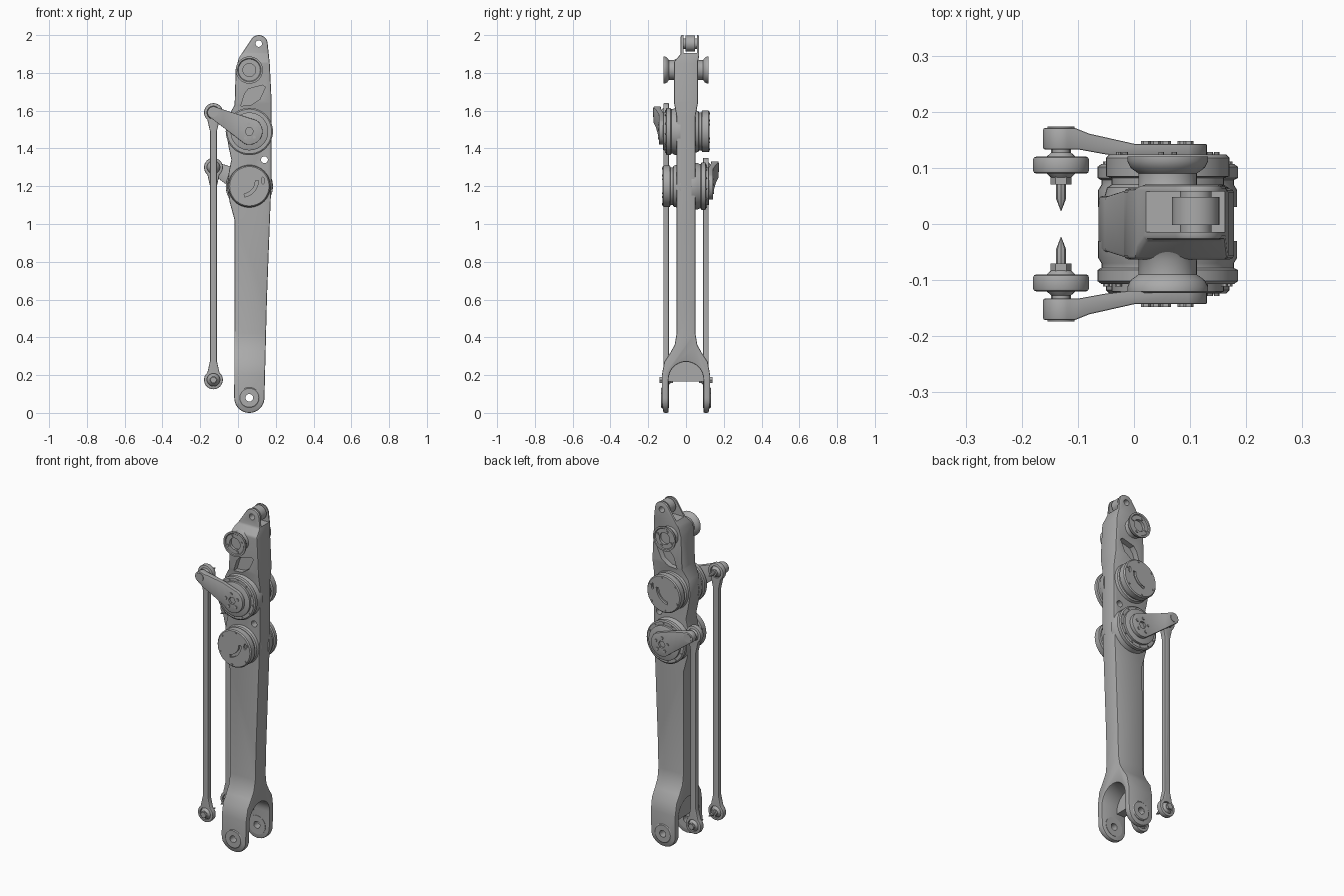
import bpy, bmesh
from math import sin, cos, radians, pi
from mathutils import Matrix, Vector

if "Cube" in bpy.data.objects:
    bpy.data.objects.remove(bpy.data.objects["Cube"])

grey = bpy.data.materials.new("machined grey")
grey.use_nodes = True
grey.diffuse_color = (0.4, 0.4, 0.4, 1)
grey.node_tree.nodes["Principled BSDF"].inputs["Base Color"].default_value = grey.diffuse_color
parts = []


def finish(name, bm):
    bmesh.ops.recalc_face_normals(bm, faces=bm.faces)
    mesh = bpy.data.meshes.new(name)
    bm.to_mesh(mesh)
    bm.free()
    mesh.materials.append(grey)
    obj = bpy.data.objects.new(name, mesh)
    bpy.context.collection.objects.link(obj)
    parts.append(obj)
    return obj


def arc(cx, cy, r, a0, a1, n=20):
    angles = [radians(a0 + (a1 - a0) * i / n) for i in range(n + 1)]
    return [(cx + r * cos(a), cy + r * sin(a)) for a in angles]


def prism(name, outline, lo, hi, axis="y"):
    """Extrude a 2D outline along one axis."""
    place = {"x": lambda u, v, w: (w, u, v),
             "y": lambda u, v, w: (u, w, v),
             "z": lambda u, v, w: (u, v, w)}[axis]
    bm = bmesh.new()
    ends = [[bm.verts.new(place(u, v, w)) for u, v in outline] for w in (lo, hi)]
    for ring in ends:
        bm.faces.new(ring)
    for i in range(len(outline)):
        j = (i + 1) % len(outline)
        bm.faces.new((ends[0][i], ends[0][j], ends[1][j], ends[1][i]))
    return finish(name, bm)


def lathe(name, x, z, profile, side=1, steps=48):
    """Turn (radius, distance) points around a y-parallel axis."""
    bm = bmesh.new()
    vs = [bm.verts.new((x + r, d * side, z)) for r, d in profile]
    es = [bm.edges.new(p) for p in zip(vs, vs[1:])]
    bmesh.ops.spin(bm, geom=vs + es, cent=(x, 0, z), axis=(0, 1, 0),
                   angle=2 * pi, steps=steps, use_merge=False)
    bmesh.ops.remove_doubles(bm, verts=bm.verts, dist=1e-5)
    return finish(name, bm)


def plug(name, x, z, r, d0, d1, side=1, steps=32):
    return lathe(name, x, z, [(0, d0), (r, d0), (r, d1), (0, d1)], side, steps)


def bake(obj):
    dg = bpy.context.evaluated_depsgraph_get()
    mesh = bpy.data.meshes.new_from_object(obj.evaluated_get(dg))
    obj.modifiers.clear()
    obj.data = mesh


def boolean(obj, cutter, operation="DIFFERENCE"):
    mod = obj.modifiers.new("cut", "BOOLEAN")
    mod.operation, mod.solver, mod.object = operation, "EXACT", cutter
    bake(obj)
    parts.remove(cutter)
    bpy.data.objects.remove(cutter)


def bevel(obj, width):
    mod = obj.modifiers.new("round", "BEVEL")
    mod.width, mod.segments = width, 2
    mod.limit_method, mod.angle_limit = "ANGLE", radians(40)
    bake(obj)


# Main beam: front silhouette crossed with the forked side silhouette
AX = 0.06
front = (arc(AX, 0.08, 0.08, 180, 360)
         + [(0.153, 0.6), (0.168, 1.0), (0.178, 1.25), (0.178, 1.65), (0.168, 1.85)]
         + arc(0.11, 1.953, 0.047, 10, 140)
         + [(0.005, 1.88), (-0.012, 1.82), (-0.018, 1.63), (-0.052, 1.57), (-0.063, 1.49),
            (-0.05, 1.41), (-0.035, 1.34), (-0.048, 1.28), (-0.056, 1.2), (-0.045, 1.12),
            (-0.018, 1.02)])
flank = [(0.118, -0.01), (0.128, 0.05), (0.128, 0.2), (0.115, 0.27), (0.085, 0.315),
         (0.06, 0.36), (0.05, 0.42), (0.05, 1.57), (0.063, 1.64), (0.063, 1.86)]
side_outline = (flank + [(0.07, 1.89), (0.07, 2.02), (-0.028, 2.02), (-0.028, 1.9)]
                + [(-y, z) for y, z in reversed(flank)]
                + [(-0.092, -0.01)] + arc(0, 0.178, 0.092, 180, 0) + [(0.092, -0.01)])
beam = prism("main_beam", front, -0.2, 0.2)
boolean(beam, prism("side_cutter", side_outline, -0.3, 0.3, "x"), "INTERSECT")
bevel(beam, 0.007)
clevis = [(-0.014, 1.905), (0.058, 1.905), (0.058, 2.1), (-0.014, 2.1)]
boolean(beam, prism("clevis_cutter", clevis, -0.1, 0.3, "x"))
for x, z, r in ((AX, 0.08, 0.02), (0.14, 1.34, 0.018), (0.11, 1.955, 0.017)):
    boolean(beam, plug("hole_cutter", x, z, r, -0.3, 0.3))
window = [(0.015, 1.625), (0.07, 1.63), (0.115, 1.66), (0.145, 1.725), (0.13, 1.735),
          (0.055, 1.715), (0.035, 1.69)]
for s in (-1, 1):
    boolean(beam, prism("pocket_cutter", window, s * 0.03, s * 0.2))

# Web closing the rear of the fork
prism("fork_web", [(-0.012, 0.165), (0.04, 0.165), (0.04, 0.285), (-0.012, 0.285)],
      -0.095, 0.095)

# Roller in the top clevis
lathe("top_roller", 0.11, 1.955, [(0.017, -0.002), (0.042, -0.002), (0.042, 0.048),
                                  (0.017, 0.048), (0.017, -0.002)])
lathe("roller_spacer", 0.11, 1.955, [(0.017, -0.016), (0.028, -0.016), (0.028, 0.06),
                                     (0.017, 0.06), (0.017, -0.016)])


def bolt_circle(name, x, z, radius, count, r, d0, d1, s, steps=6):
    for i in range(count):
        a = 2 * pi * i / count + 0.4
        plug(name, x + radius * cos(a), z + radius * sin(a), r, d0, d1, s, steps)


def rod(s, top):
    """Push rod with rod-end joints at both ends."""
    cx, low = -0.13, 0.175
    outline = (arc(cx, low, 0.05, 130, 410) + [(cx + 0.018, low + 0.1), (cx + 0.018, top - 0.1)]
               + arc(cx, top, 0.05, -50, 230) + [(cx - 0.018, top - 0.1), (cx - 0.018, low + 0.1)])
    bar = prism("push_rod", outline, s * 0.09, s * 0.12)
    bevel(bar, 0.005)
    for z in (low, top):
        boolean(bar, plug("socket_cutter", cx, z, 0.034, 0.05, 0.2, s))
        lathe("joint_ball", cx, z, [(0, 0.083), (0.018, 0.083), (0.03, 0.094), (0.0345, 0.105),
                                    (0.03, 0.116), (0.018, 0.127), (0, 0.127)], s, 24)
        plug("joint_nut", cx, z, 0.019, 0.07, 0.085, s, 6)
        lathe("joint_pin_tip", cx, z, [(0, 0.022), (0.009, 0.045), (0.009, 0.072), (0, 0.072)], s, 8)
    plug("lower_joint_bolt", cx, low, 0.018, 0.125, 0.14, s, 6)
    plug("upper_joint_spacer", cx, top, 0.016, 0.125, 0.135, s, 16)


def crank_drive(s, z):
    """Actuator output with a crank arm reaching to the push rod."""
    lathe("output_housing", AX, z, [(0, 0.03), (0.124, 0.03), (0.124, 0.06), (0.118, 0.07),
                                    (0.118, 0.078), (0.125, 0.082), (0.125, 0.102), (0.118, 0.107),
                                    (0.1, 0.107), (0.1, 0.12), (0.094, 0.123), (0, 0.123)], s)
    bolt_circle("housing_bolt", AX, z, 0.11, 12, 0.006, 0.1, 0.111, s)
    tip = (-0.13, z + 0.1)
    shape = arc(AX, z, 0.07, -110, 58) + arc(*tip, 0.032, 62, 245)
    arm = prism("crank_arm", shape, s * 0.1, s * 0.19)
    plan = [(0.2, 0.118), (0, 0.118), (-0.05, 0.124), (-0.1, 0.133), (-0.17, 0.133), (-0.17, 0.171),
            (-0.105, 0.171), (-0.08, 0.161), (-0.04, 0.152), (0, 0.143), (0.2, 0.143)]
    boolean(arm, prism("plan_cutter", [(x, s * y) for x, y in plan], z - 0.3, z + 0.3, "z"),
            "INTERSECT")
    bevel(arm, 0.003)
    boolean(arm, plug("bore_cutter", AX, z, 0.022, 0.13, 0.2, s, 6))
    bolt_circle("crank_bolt", AX, z, 0.04, 5, 0.009, 0.135, 0.148, s)
    plug("crank_tip_cap", *tip, 0.024, 0.165, 0.174, s)
    rod(s, tip[1])


def motor_cap(s, z):
    """Plain actuator back with cooling slots."""
    cap = lathe("motor_cap", AX, z, [(0, 0.03), (0.118, 0.03), (0.108, 0.065), (0.1, 0.07),
                                     (0.1, 0.082), (0.11, 0.085), (0.11, 0.118),
                                     (0.104, 0.124), (0, 0.124)], s)
    slot = arc(AX - 0.04, z + 0.03, 0.072, -80, 0, 8) + arc(AX - 0.04, z + 0.03, 0.088, 0, -80, 8)
    boolean(cap, prism("slot_cutter", slot, s * 0.112, s * 0.2))
    oval = [(AX + 0.072 + 0.008 * cos(a * pi / 8), z + 0.03 + 0.018 * sin(a * pi / 8))
            for a in range(16)]
    boolean(cap, prism("oval_cutter", oval, s * 0.112, s * 0.2))
    bolt_circle("cap_screw", AX, z, 0.095, 6, 0.005, 0.12, 0.128, s, 8)


# Two actuators facing opposite ways
UPPER, LOWER = 1.49, 1.2
crank_drive(-1, UPPER)
motor_cap(1, UPPER)
crank_drive(1, LOWER)
motor_cap(-1, LOWER)

# Upper pivot hubs and fork bosses on both sides
for s in (-1, 1):
    lathe("upper_hub", AX, 1.815, [(0, 0.05), (0.06, 0.05), (0.052, 0.065), (0.052, 0.09),
                                   (0.066, 0.1), (0.072, 0.112), (0.072, 0.12), (0.062, 0.12),
                                   (0.058, 0.115), (0.034, 0.115), (0.034, 0.1), (0, 0.1)], s)
    bolt_circle("hub_bolt", AX, 1.815, 0.047, 4, 0.007, 0.11, 0.12, s)
    lathe("fork_boss", AX, 0.08, [(0.02, 0.09), (0.055, 0.09), (0.055, 0.128), (0.05, 0.132),
                                  (0.02, 0.132), (0.02, 0.09)], s)

# Smooth curved faces, keep hard edges
bpy.ops.object.select_all(action="DESELECT")
for obj in parts:
    obj.select_set(True)
bpy.context.view_layer.objects.active = beam
bpy.ops.object.shade_smooth_by_angle(angle=radians(35))
